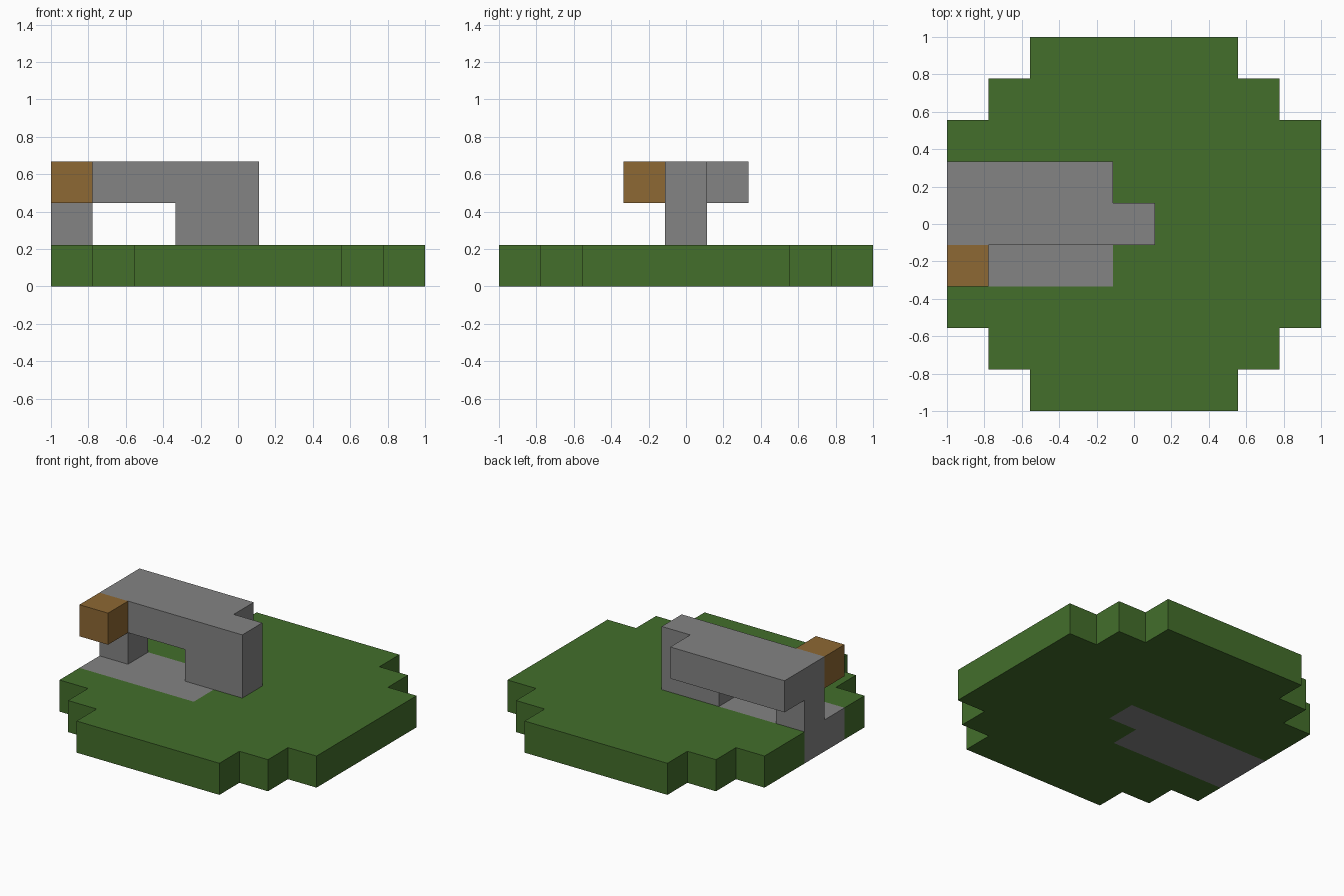
import bpy
import bmesh

cube = bpy.data.objects.get("Cube")
if cube:
    bpy.data.objects.remove(cube, do_unlink=True)

CELL = 2 / 9  # edge of one block


def material(name, rgb):
    mat = bpy.data.materials.new(name)
    mat.use_nodes = True
    mat.diffuse_color = (*rgb, 1)
    mat.node_tree.nodes["Principled BSDF"].inputs["Base Color"].default_value = (*rgb, 1)
    return mat


def prism(name, outline, bottom, top, mat):
    """Extrude an outline (in blocks, centred) between two block levels."""
    bm = bmesh.new()
    verts = [bm.verts.new((x * CELL, y * CELL, bottom * CELL)) for x, y in outline]
    face = bm.faces.new(verts)
    ext = bmesh.ops.extrude_face_region(bm, geom=[face], use_keep_orig=True)
    moved = [g for g in ext["geom"] if isinstance(g, bmesh.types.BMVert)]
    bmesh.ops.translate(bm, verts=moved, vec=(0, 0, (top - bottom) * CELL))
    bmesh.ops.recalc_face_normals(bm, faces=bm.faces)
    mesh = bpy.data.meshes.new(name)
    bm.to_mesh(mesh)
    bm.free()
    mesh.materials.append(mat)
    obj = bpy.data.objects.new(name, mesh)
    bpy.context.collection.objects.link(obj)
    return obj


def rect(x0, x1, y0, y1):
    return [(x0, y0), (x1, y0), (x1, y1), (x0, y1)]


green = material("grass green", (0.056, 0.156, 0.024))
grey = material("stone grey", (0.23, 0.23, 0.23))
brown = material("wood brown", (0.27, 0.138, 0.033))

# Stone strip set into the ground, open at the edge of the disc
strip = [(-4.5, .5), (.5, .5), (.5, -.5), (-.5, -.5), (-.5, -1.5), (-4.5, -1.5)]
prism("ground_strip", strip, 0, 1, grey)

# Stepped round ground, one quarter mirrored, with the strip left out
quarter = [(4.5, 2.5), (3.5, 2.5), (3.5, 3.5), (2.5, 3.5), (2.5, 4.5)]
back = quarter + [(-x, y) for x, y in reversed(quarter)]
front = [(x, -y) for x, y in reversed(back)]
prism("ground", back + strip + front, 0, 1, green)

# Stone pillars
prism("end_pillar", rect(-4.5, -3.5, -.5, .5), 1, 2, grey)
prism("centre_pillar", rect(-1.5, .5, -.5, .5), 1, 2, grey)

# Stone slab across the pillars, overhanging to the back
slab = [(-4.5, -.5), (.5, -.5), (.5, .5), (-.5, .5), (-.5, 1.5), (-4.5, 1.5)]
prism("top_slab", slab, 2, 3, grey)

# Wooden block on the front of the slab
prism("wood_block", rect(-4.5, -3.5, -1.5, -.5), 2, 3, brown)
